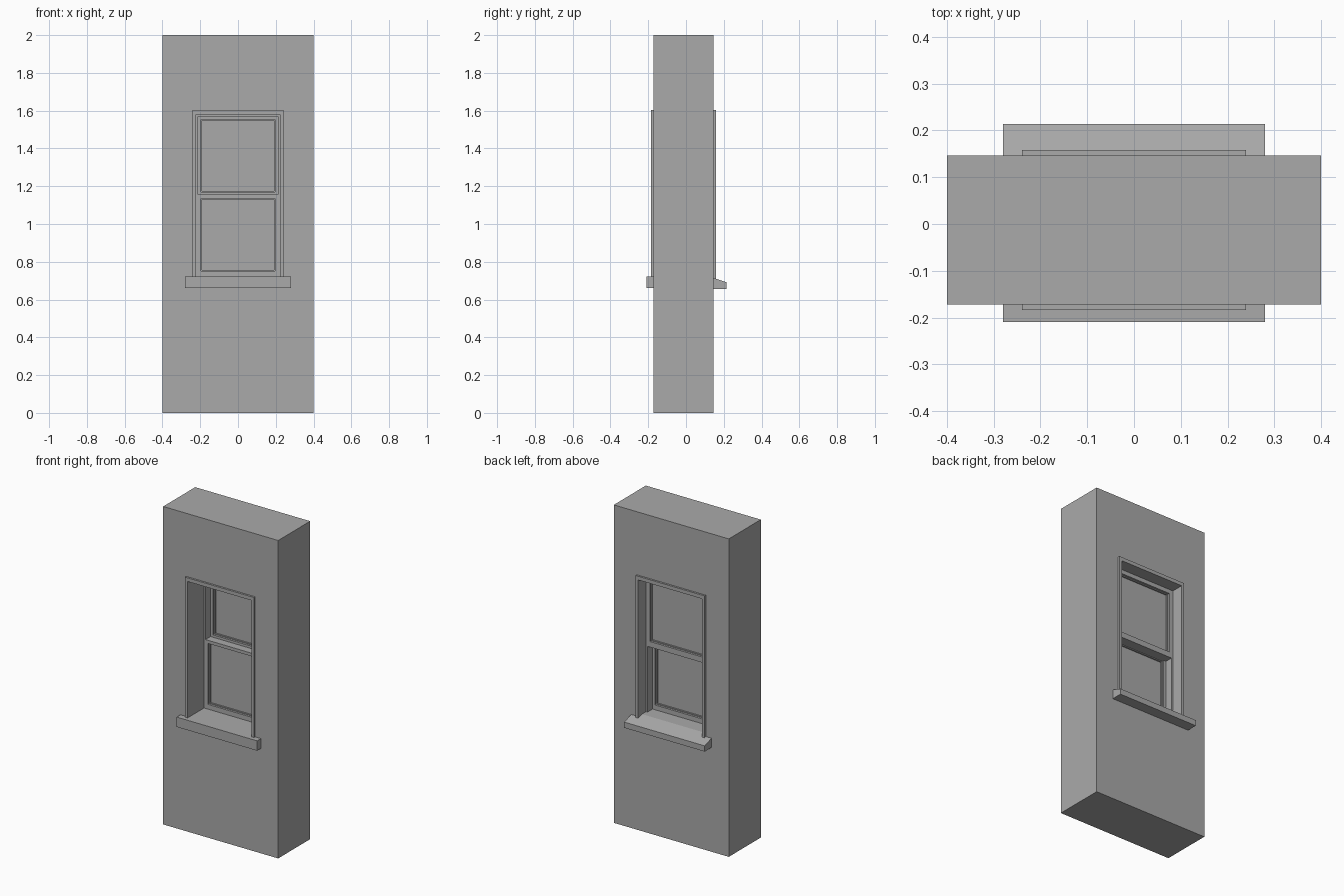
import bpy
import bmesh
from mathutils import Vector

if "Cube" in bpy.data.objects:
    bpy.data.objects.remove(bpy.data.objects["Cube"], do_unlink=True)

GREY = (0.40, 0.40, 0.40, 1)
mat = bpy.data.materials.new("plain grey")
mat.use_nodes = True
mat.diffuse_color = GREY
mat.node_tree.nodes["Principled BSDF"].inputs["Base Color"].default_value = GREY


def finish(name, bm):
    bmesh.ops.recalc_face_normals(bm, faces=bm.faces)
    mesh = bpy.data.meshes.new(name)
    bm.to_mesh(mesh)
    bm.free()
    mesh.materials.append(mat)
    obj = bpy.data.objects.new(name, mesh)
    bpy.context.collection.objects.link(obj)
    return obj


def prism(name, points, axis, a, b):
    """Extrude a 2D outline along x (points are y, z) or y (points are x, z)."""
    bm = bmesh.new()
    place = (lambda u, v: (a, u, v)) if axis == "x" else (lambda u, v: (u, a, v))
    face = bm.faces.new([bm.verts.new(place(u, v)) for u, v in points])
    out = bmesh.ops.extrude_face_region(bm, geom=[face])
    shift = Vector((b - a, 0, 0)) if axis == "x" else Vector((0, b - a, 0))
    bmesh.ops.translate(bm, vec=shift, verts=[g for g in out["geom"] if isinstance(g, bmesh.types.BMVert)])
    return finish(name, bm)


def ring(name, outer, inner, y0, y1):
    """Rectangular frame; outer and inner are (half width, bottom, top)."""
    bm = bmesh.new()
    loops = []
    for (w, lo, hi), y in ((outer, y0), (inner, y0), (inner, y1), (outer, y1)):
        loops.append([bm.verts.new((x, y, z)) for x, z in ((-w, lo), (w, lo), (w, hi), (-w, hi))])
    for k in range(4):
        p, q = loops[k], loops[(k + 1) % 4]
        for i in range(4):
            j = (i + 1) % 4
            bm.faces.new((p[i], p[j], q[j], q[i]))
    return finish(name, bm)


def arch(name, outer_w, outer_top, inner_w, inner_top, bottom, y0, y1):
    """Three-sided surround, open at the bottom."""
    outline = [(-outer_w, bottom), (-outer_w, outer_top), (outer_w, outer_top), (outer_w, bottom),
               (inner_w, bottom), (inner_w, inner_top), (-inner_w, inner_top), (-inner_w, bottom)]
    return prism(name, outline, "y", y0, y1)


FRONT, BACK = -0.172, 0.146
OPEN_W, OPEN_TOP = 0.222, 1.58
SILL_LOW, SILL_TOP = 0.66, 0.722

# Wall with a through opening
ring("wall", (0.4, 0, 2), (OPEN_W, SILL_LOW, OPEN_TOP), FRONT, BACK)

# Trim around the opening on both sides
arch("front_trim", 0.24, 1.603, OPEN_W, OPEN_TOP, SILL_TOP, FRONT - 0.012, FRONT)
arch("back_trim", 0.24, 1.603, OPEN_W, OPEN_TOP, 0.71, BACK, BACK + 0.012)

# Inner and outer sills: wide noses plus the boards inside the opening
prism("front_sill", [(-0.21, SILL_LOW), (-0.21, SILL_TOP), (FRONT, SILL_TOP), (FRONT, SILL_LOW)],
      "x", -0.28, 0.28)
prism("back_sill", [(BACK, SILL_LOW - 0.004), (BACK, 0.714), (0.214, 0.692), (0.214, SILL_LOW - 0.004)],
      "x", -0.28, 0.28)
prism("sill_board", [(FRONT, SILL_LOW), (FRONT, SILL_TOP), (0.121, SILL_TOP), (BACK, 0.714), (BACK, SILL_LOW)],
      "x", -OPEN_W, OPEN_W)

# Side and head channel that holds the sashes
SASH_W, SASH_TOP, GLASS_W = 0.212, 1.57, 0.196
arch("sash_channel", OPEN_W, OPEN_TOP, SASH_W, SASH_TOP, SILL_TOP, -0.02, 0.08)

# Sashes: (bottom, glass bottom, glass top, top, front, back)
SASHES = {
    "lower": (SILL_TOP, 0.752, 1.135, 1.155, -0.02, 0.03),
    "upper": (1.135, 1.17, 1.554, SASH_TOP, 0.03, 0.08),
}
for label, (low, glass_low, glass_top, top, y0, y1) in SASHES.items():
    mid = (y0 + y1) / 2
    ring(label + "_sash", (SASH_W, low, top), (GLASS_W, glass_low, glass_top), y0, y1)
    # Thin bead around the pane, then the pane itself
    bead = 0.005
    ring(label + "_bead", (GLASS_W, glass_low, glass_top),
         (GLASS_W - bead, glass_low + bead, glass_top - bead), mid - 0.012, mid + 0.012)
    pane = [(-GLASS_W, glass_low), (GLASS_W, glass_low), (GLASS_W, glass_top), (-GLASS_W, glass_top)]
    prism(label + "_glass", pane, "y", mid - 0.003, mid + 0.003)
